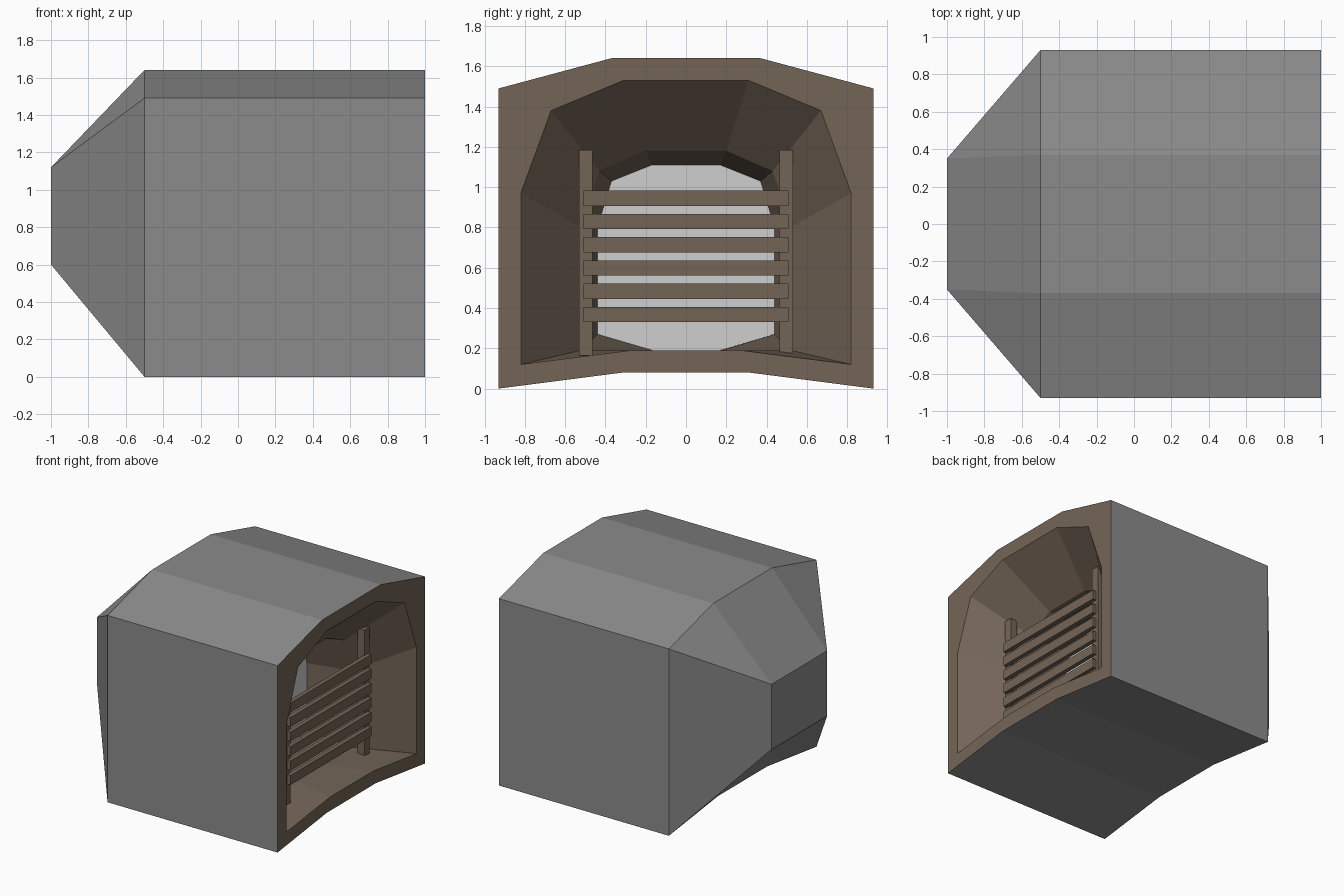
import bpy, bmesh
from mathutils import Matrix

if "Cube" in bpy.data.objects:
    bpy.data.objects.remove(bpy.data.objects["Cube"])


def material(name, rgb):
    m = bpy.data.materials.new(name)
    m.diffuse_color = (*rgb, 1)
    m.use_nodes = True
    m.node_tree.nodes["Principled BSDF"].inputs["Base Color"].default_value = m.diffuse_color
    return m


GREY = material("grey shell", (0.26, 0.26, 0.26))
BROWN = material("brown wood", (0.175, 0.13, 0.095))
LIGHT = material("light back wall", (0.62, 0.62, 0.62))


def finish(bm, name, mats):
    bmesh.ops.recalc_face_normals(bm, faces=bm.faces)
    me = bpy.data.meshes.new(name)
    bm.to_mesh(me)
    bm.free()
    for m in mats:
        me.materials.append(m)
    ob = bpy.data.objects.new(name, me)
    bpy.context.collection.objects.link(ob)
    return ob


def box(name, lo, hi):
    bm = bmesh.new()
    size = [b - a for a, b in zip(lo, hi)]
    mid = [(a + b) / 2 for a, b in zip(lo, hi)]
    bmesh.ops.create_cube(bm, size=1, matrix=Matrix.Translation(mid) @ Matrix.Diagonal((*size, 1)))
    return finish(bm, name, [BROWN])


# Half cross-sections (y, z) from the floor up to the roof
small = [(.35, .6)] * 3 + [(.35, 1.12)] * 3
outer = [(.31, .08), (.93, 0), (.93, .5), (.93, .99), (.93, 1.49), (.37, 1.64)]
rim = [(.27, .19), (.82, .12), (.82, .5), (.82, .97), (.67, 1.38), (.31, 1.53)]
middle = [(.18, .19), (.52, .19), (.52, .5), (.52, .8), (.43, 1.08), (.2, 1.18)]
inner = [(.15, .185), (.44, .27), (.44, .5), (.44, .8), (.37, 1.03), (.17, 1.11)]

# Shell: tapered back, straight body, front rim and funnel-shaped recess
bm = bmesh.new()
rings = []
for x, half in [(-1, small), (-.5, outer), (1, outer), (1, rim), (.64, middle), (.3, inner)]:
    loop = half + [(-y, z) for y, z in reversed(half)]
    rings.append([bm.verts.new((x, y, z)) for y, z in loop])
for k, (a, b) in enumerate(zip(rings, rings[1:])):
    for i in range(len(a)):
        j = (i + 1) % len(a)
        f = bm.faces.new((a[i], a[j], b[j], b[i]))
        f.material_index = 0 if k < 2 else 1
bm.faces.new(rings[0])
bm.faces.new(rings[-1]).material_index = 2
bmesh.ops.remove_doubles(bm, verts=bm.verts, dist=0.0005)
finish(bm, "shell", [GREY, BROWN, LIGHT])

# Grille posts
for side, name in ((-1, "left_post"), (1, "right_post")):
    y = side * .497
    box(name, (.73, y - .033, .165), (.79, y + .033, 1.185))

# Grille slats
for i in range(6):
    z = .33 + i * .1155
    box(f"slat_{i + 1}", (.785, -.51, z), (.82, .51, z + .075))
